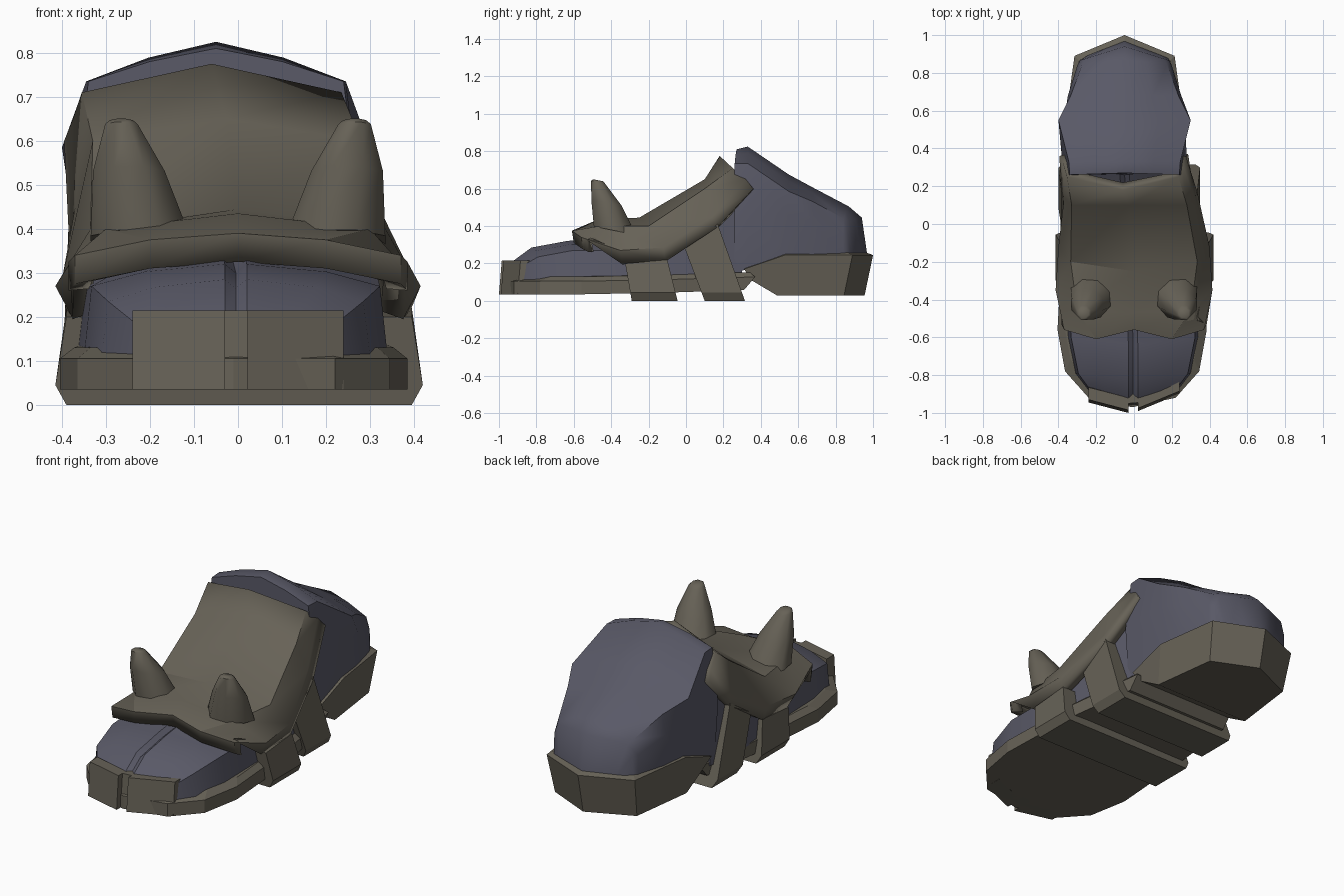
import bpy, bmesh, math

if "Cube" in bpy.data.objects:
    bpy.data.objects.remove(bpy.data.objects["Cube"])


def material(name, rgb):
    m = bpy.data.materials.new(name)
    m.diffuse_color = (*rgb, 1)
    m.use_nodes = True
    m.node_tree.nodes["Principled BSDF"].inputs["Base Color"].default_value = m.diffuse_color
    return m


LEATHER = material("brown grey leather", (0.135, 0.122, 0.095))
CLOTH = material("blue grey cloth", (0.100, 0.100, 0.135))


def make(name, verts, faces, mat, smooth=None, closed=True):
    me = bpy.data.meshes.new(name)
    me.from_pydata(verts, [], faces)
    if closed:
        bm = bmesh.new()
        bm.from_mesh(me)
        bmesh.ops.recalc_face_normals(bm, faces=bm.faces)
        bm.to_mesh(me)
        bm.free()
    me.materials.append(mat)
    if smooth:
        me.shade_smooth()
        me.set_sharp_from_angle(angle=math.radians(smooth))
    ob = bpy.data.objects.new(name, me)
    bpy.context.collection.objects.link(ob)
    return ob


def rings(name, loops, mat, smooth=None):
    """Skin closed loops of equal length and cap both ends."""
    n = len(loops[0])
    verts = [p for l in loops for p in l]
    faces = [(r * n + i, r * n + (i + 1) % n, (r + 1) * n + (i + 1) % n, (r + 1) * n + i)
             for r in range(len(loops) - 1) for i in range(n)]
    faces += [tuple(range(n)), tuple(range((len(loops) - 1) * n, len(loops) * n))]
    return make(name, verts, faces, mat, smooth)


def sheet(name, rows, mat, smooth=None):
    """Open grid; rows run from front to back, points from left to right."""
    n = len(rows[0])
    verts = [p for r in rows for p in r]
    faces = [(r * n + c, r * n + c + 1, (r + 1) * n + c + 1, (r + 1) * n + c)
             for r in range(len(rows) - 1) for c in range(n - 1)]
    return make(name, verts, faces, mat, smooth, closed=False)


def mirrored(half, cx=0):
    """Half row, centre point first, turned into a full row about cx."""
    return ([(cx - p[0], *p[1:]) for p in half[:0:-1]] +
            [(cx + p[0], *p[1:]) for p in half])


# Front sole with a narrow sloping welt
outline = mirrored([(0, -.97), (.23, -.92), (.355, -.78), (.395, -.56), (.37, -.1), (.315, .37)])


def sole_ring(z, k, back):
    return [((x - .01 - .05 * max(0, y)) * k, min(y * k, back), z + max(0, y + .4) * .03)
            for x, y in outline]


rings("front_sole", [sole_ring(.035, 1, .31), sole_ring(.105, 1, .37),
                     sole_ring(.13, .92, .36)], LEATHER)

# Heel block, raised and tapered at its front
plan = mirrored([(0, 1.0), (.265, .89), (.315, .53), (.32, .31)], -.05)
top = [(x, y, .17 if y < .4 else .245) for x, y in plan]
low = [(-.05 + (x + .05) * .93, y + .04, .11) if y < .4 else
       (-.05 + (x + .05) * .93, y - .045, .03) for x, y in plan]
inner = [(-.05 + (x + .05) * .9, .6 + (y - .6) * .9, z + .015) for x, y, z in top]
rings("heel", [low, top, inner], LEATHER)

# Toe upper with a shallow groove down the middle
rows = []
for y, cx, hw, side, peak in [(-.90, 0, .22, .17, .205), (-.79, 0, .305, .235, .285),
                              (-.60, 0, .345, .27, .32), (-.2, -.01, .355, .27, .36),
                              (.1, -.03, .34, .42, .55), (.3, -.045, .305, .6, .68)]:
    sh = side + .65 * (peak - side)
    pts = mirrored([(0, peak - .02), (.025, peak), (hw * .6, sh), (hw * .95, side), (hw, .11)])
    rows.append([(cx - .005 + x, y - .04 * (1 - abs(x) / hw), z) for x, z in pts])
rings("toe_upper", rows, CLOTH, 35)

# Heel upper: arched collar running down to the back
# each row: y, bulge, base width and height, side width and height, rim width and height, peak
rows = []
for y, b, wb, zb, ws, zs, wr, zr, peak in [
    (.26, .01, .305, .15, .325, .45, .29, .735, .81),
    (.33, 0, .305, .17, .33, .45, .295, .735, .825),
    (.55, 0, .30, .23, .32, .46, .35, .585, .675),
    (.68, 0, .285, .24, .30, .42, .285, .53, .605),
    (.84, .03, .25, .24, .25, .36, .225, .44, .505),
    (.865, .075, .24, .24, .235, .36, .21, .42, .445),
    (.88, .09, .23, .24, .19, .24, .16, .24, .24),
]:
    half = [(0, peak), (wr * .52, zr + .6 * (peak - zr)), (wr, zr), (ws, zs), (wb, zb)]
    rows.append([(x - .05, y + b * (1 - abs(x) / wb), z) for x, z in mirrored(half)])
rings("heel_upper", rows, CLOTH, 50)

# Instep guard: half rows from centre to lower edge, mirrored
lip = [(0, -.56, .39), (.2, -.61, .375), (.37, -.56, .34), (.385, -.53, .325)]
under = [(x, y + .01, z - .065) for x, y, z in lip]
rows = [mirrored(half, cx) for cx, half in [
    (0, under),
    (0, lip),
    (0, [(0, -.47, .435), (.3, -.46, .40), (.415, -.35, .27), (.375, -.34, .195)]),
    (0, [(0, -.25, .445), (.335, -.20, .40), (.40, -.12, .285), (.39, -.11, .21)]),
    (-.025, [(0, .10, .65), (.305, .10, .60), (.345, .14, .45), (.36, .17, .395)]),
    (-.06, [(0, .18, .775), (.295, .25, .71), (.315, .32, .65), (.335, .36, .60)]),
]]
guard = sheet("instep_guard", rows, LEATHER, 30)
mod = guard.modifiers.new("thickness", "SOLIDIFY")
mod.thickness = .055
mod.offset = -1

# Leaning eight-sided spikes
for s, label in ((-1, "left"), (1, "right")):
    loops = []
    for cx, cy, z, r in [(.222, -.38, .375, .122), (.248, -.425, .525, .088),
                         (.265, -.47, .635, .04), (.265, -.47, .645, .028)]:
        loops.append([(s * cx + r * math.cos(a), cy + r * math.sin(a), z - .2 * r * math.sin(a))
                      for a in (math.tau * (i + .5) / 8 for i in range(8))])
    rings(label + "_spike", loops, LEATHER, 50)


# Straps wrapping under the sole, each a sheared band
def strap(name, left, right, y_top, y_bot, z_front, z_back, flare):
    loops = []
    for yt, yb, zt in ((y_top[0], y_bot[0], z_front), (y_top[1], y_bot[1], z_back)):
        pts = [(left + flare, zt), (left, .045), (left + .025, 0),
               (right - .025, 0), (right, .045), (right - flare, zt)]
        loops.append([(x, yb + (yt - yb) * z / zt, z) for x, z in pts])
    rings(name, loops, LEATHER)


strap("front_strap", -.415, .42, (-.325, -.10), (-.29, -.045), .20, .22, .025)
strap("rear_strap", -.40, .35, (-.01, .17), (.10, .315), .29, .41, .015)

# Split toe cap with a recessed strip in the gap
for label, x0, y0, x1, y1 in (("left", -.24, -.945, -.03, -1.0), ("right", .022, -.99, .24, -.90),
                              ("middle", -.035, -.965, .03, -.96)):
    loops = [[(x0, y0 + lean, z), (x1, y1 + lean, z), (x1, y1 + d, z), (x0, y0 + d, z)]
             for z, lean, d in ((.035, 0, .10), (.215, .015, .08))]
    rings(label + "_toe_cap", loops, LEATHER)
